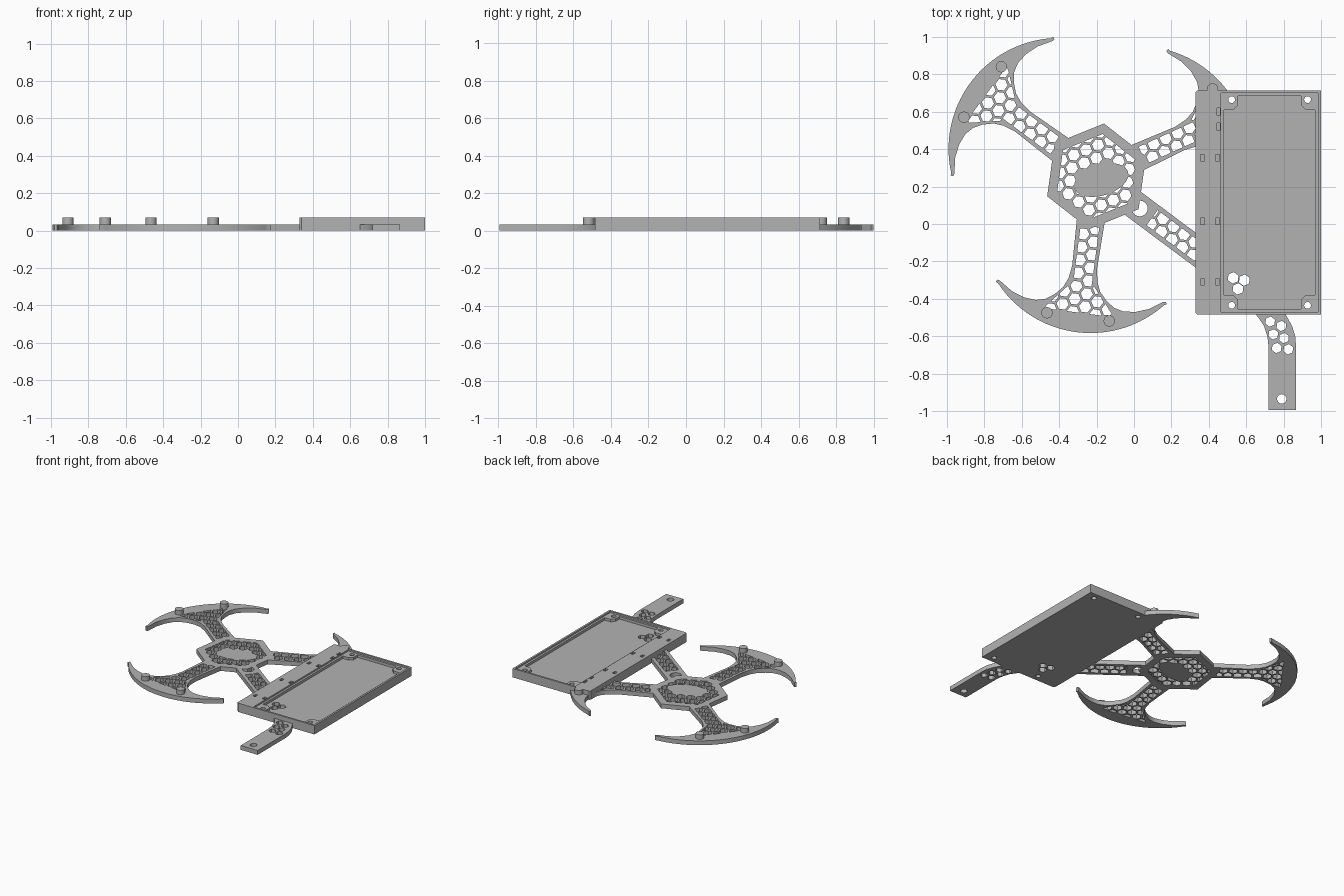
import bpy, bmesh
from math import cos, sin, pi, radians, sqrt
from mathutils import Vector

cube = bpy.data.objects.get("Cube")
if cube:
    bpy.data.objects.remove(cube)

grey = bpy.data.materials.new("plain_grey")
grey.use_nodes = True
grey.diffuse_color = (0.45, 0.45, 0.45, 1)
grey.node_tree.nodes["Principled BSDF"].inputs["Base Color"].default_value = grey.diffuse_color

THICK = 0.034      # frame thickness
HIGH = 0.069       # tray and peg height
PITCH = 0.07       # honeycomb spacing
HUB = Vector((-0.2, 0.255))


def plate(name, loops, z0, z1):
    """Extrude closed outlines; outlines inside others become holes."""
    curve = bpy.data.curves.new(name, 'CURVE')
    curve.dimensions = '2D'
    curve.fill_mode = 'BOTH'
    curve.extrude = (z1 - z0) / 2
    for loop in loops:
        s = curve.splines.new('POLY')
        s.points.add(len(loop) - 1)
        for p, co in zip(s.points, loop):
            p.co = (co[0], co[1], 0, 1)
        s.use_cyclic_u = True
    temp = bpy.data.objects.new(name + "_outline", curve)
    bpy.context.collection.objects.link(temp)
    dg = bpy.context.evaluated_depsgraph_get()
    mesh = bpy.data.meshes.new_from_object(temp.evaluated_get(dg))
    bpy.data.objects.remove(temp)
    bm = bmesh.new()
    bm.from_mesh(mesh)
    bmesh.ops.remove_doubles(bm, verts=bm.verts, dist=0.00002)
    bmesh.ops.translate(bm, verts=bm.verts, vec=(0, 0, (z0 + z1) / 2))
    bmesh.ops.recalc_face_normals(bm, faces=bm.faces)
    bm.to_mesh(mesh)
    bm.free()
    mesh.name = name
    mesh.materials.clear()
    mesh.materials.append(grey)
    ob = bpy.data.objects.new(name, mesh)
    bpy.context.collection.objects.link(ob)
    bpy.ops.object.select_all(action='DESELECT')
    ob.select_set(True)
    bpy.context.view_layer.objects.active = ob
    bpy.ops.object.shade_smooth_by_angle(angle=radians(30))
    return ob


def ngon(x, y, r, n=28, turn=0.0):
    return [Vector((x + r * cos(turn + 2 * pi * i / n), y + r * sin(turn + 2 * pi * i / n)))
            for i in range(n)]


def rect(x0, y0, x1, y1):
    return [Vector(p) for p in ((x0, y0), (x1, y0), (x1, y1), (x0, y1))]


def side(p, a, b):
    return (b - a).cross(p - a) / (b - a).length


def clip(poly, region):
    """Trim an outline to a convex counter-clockwise region."""
    for a, b in zip(region, region[1:] + region[:1]):
        out = []
        for p, q in zip(poly, poly[1:] + poly[:1]):
            dp, dq = side(p, a, b), side(q, a, b)
            if dp >= 0:
                out.append(p)
            if dp * dq < 0:
                out.append(p.lerp(q, dp / (dp - dq)))
        poly = out
        if not poly:
            break
    return poly


def area(poly):
    return abs(sum(p.cross(q) for p, q in zip(poly, poly[1:] + poly[:1]))) / 2


def honeycomb(pick):
    """Hexagon holes; pick(centre) gives the region that trims each one."""
    holes = []
    for k in range(-6, 6):
        for i in range(-12, 13):
            c = Vector(((i + 0.5 * (k % 2)) * PITCH, (k + 0.5) * PITCH * 0.866))
            region = pick(c)
            hole = clip(ngon(c.x, c.y, 0.033, 6, pi / 6), region) if region else []
            if len(hole) > 2 and area(hole) > 0.0002:
                holes.append(hole)
    return holes


def place(loop, angle):
    a = radians(angle)
    return [HUB + Vector((p.x * cos(a) - p.y * sin(a), p.x * sin(a) + p.y * cos(a))) for p in loop]


# Central hexagonal hub with honeycomb and a solid middle
inner = ngon(0, 0, 0.228, 6)


def hub_region(c):
    return None if (c.x / 0.10) ** 2 + (c.y / 0.06) ** 2 < 1 else inner


hub_loops = [ngon(0, 0, 0.285, 6)] + honeycomb(hub_region)
plate("hub", [place(l, 22) for l in hub_loops], 0, THICK)
plate("hub_centre", [[Vector((-0.175 + 0.145 * cos(t), 0.235 + 0.085 * sin(t) + 0.03 * cos(t)))
                      for t in (2 * pi * i / 40 for i in range(40))]], 0, THICK)

# Hook arms: straight bar flaring into a crescent
half = [(0.237, 0.075), (0.49, 0.067), (0.56, 0.078), (0.61, 0.1), (0.655, 0.141), (0.685, 0.185),
        (0.698, 0.236), (0.692, 0.3), (0.667, 0.37), (0.62, 0.44), (0.617, 0.455), (0.63, 0.461)]
R, ARC = 0.593, 0.247
arc = [Vector((ARC + R * cos(t), R * sin(t)))
       for t in (radians(49 - 98 * i / 40) for i in range(41))]
hook = [Vector(p) for p in half] + arc + [Vector((u, -v)) for u, v in reversed(half)]
bar_zone = rect(0.27, -0.05, 0.62, 0.05)
flare_zone = [Vector(p) for p in ((0.57, -0.05), (0.735, -0.19), (0.735, 0.19), (0.57, 0.05))]
hook_holes = honeycomb(lambda c: flare_zone if c.x > 0.585 else bar_zone)
# The arm beside the tray stops inside the tray wall
trim = [Vector(p) for p in ((0.36, 0.2), (0.5, 0.72), (0.6, 1.1), (-0.5, 1.1), (-0.5, 0.2))]
for name, angle in (("left_arm", 143.5), ("front_arm", 262.5), ("tray_arm", 24.5)):
    outline = place(hook, angle)
    holes = [place(h, angle) for h in hook_holes]
    pegs = [place([Vector((0.758, s * 0.168))], angle)[0] for s in (1, -1)]
    if name == "tray_arm":
        outline = clip(outline, trim)
        holes = [h for h in holes
                 if all(side(p, trim[0], trim[1]) > 0.006 for p in h)]
        pegs = pegs[:1]
    plate(name, [outline] + holes, 0, THICK)
    for i, p in enumerate(pegs):
        plate(f"{name}_peg_{i + 1}", [ngon(p.x, p.y, 0.03)], THICK - 0.01, HIGH)

# Straight arm from the hub to the tray, with a round hole
leg_zone = rect(0.37, -0.05, 0.69, 0.05)
link = [rect(0.237, -0.075, 0.72, 0.075), ngon(0.288, 0, 0.042)]
link += honeycomb(lambda c: leg_zone)
plate("link_arm", [place(l, -36.7) for l in link], 0, THICK)

# Curved tail beyond the tray
tail = [(0.62, -0.45), (0.665, -0.5), (0.695, -0.545), (0.713, -0.6), (0.72, -0.66), (0.72, -0.995),
        (0.867, -0.995), (0.867, -0.66), (0.862, -0.6), (0.845, -0.545), (0.81, -0.482), (0.78, -0.45)]
cells = [(0.728, -0.522), (0.788, -0.545), (0.745, -0.59), (0.802, -0.61), (0.763, -0.663), (0.825, -0.67)]
plate("tail", [tail, ngon(0.79, -0.935, 0.025)] + [ngon(x, y, 0.028, 6, 0.4) for x, y in cells], 0, THICK)

# Tray: wall with a wide slotted side, floor, ledge with corner bosses
cx, cy, hw, hd = 0.725, 0.115, 0.26, 0.585
recess = rect(cx - hw, cy - hd, cx + hw, cy + hd)
outer = [Vector(p) for p in ((0.34, -0.485), (1, -0.485), (1, 0.715), (0.34, 0.715),
                             (0.33, 0.705), (0.33, -0.475))]
slots = [rect(x - 0.011, y - 0.017, x + 0.011, y + 0.017)
         for x in (0.367, 0.447) for y in (-0.31, 0.015, 0.355)]
slots += [rect(0.443, y - 0.02, 0.46, y + 0.02) for y in (0.52, 0.6)]
plate("tray_wall", [outer, recess] + slots, 0, HIGH)
plate("slot_floors", slots, 0, 0.04)

screws = [ngon(cx + sx * 0.203, cy + sy * 0.55, 0.018) for sx in (1, -1) for sy in (1, -1)]
vents = [ngon(x, y, 0.031, 6, 0.4) for x, y in ((0.53, -0.288), (0.59, -0.3), (0.556, -0.347))]
plate("tray_floor", [recess] + screws + vents, 0, 0.037)

iw, idp = hw - 0.016, hd - 0.016
corner = [(iw, idp - 0.075), (iw - 0.05, idp - 0.075), (iw - 0.075, idp - 0.05), (iw - 0.075, idp)]
ledge = []
for sx, sy in ((1, 1), (-1, 1), (-1, -1), (1, -1)):
    pts = [(cx + sx * x, cy + sy * y) for x, y in corner]
    ledge += pts if sx * sy > 0 else pts[::-1]
plate("tray_ledge", [recess, ledge] + screws, 0.037, 0.057)
